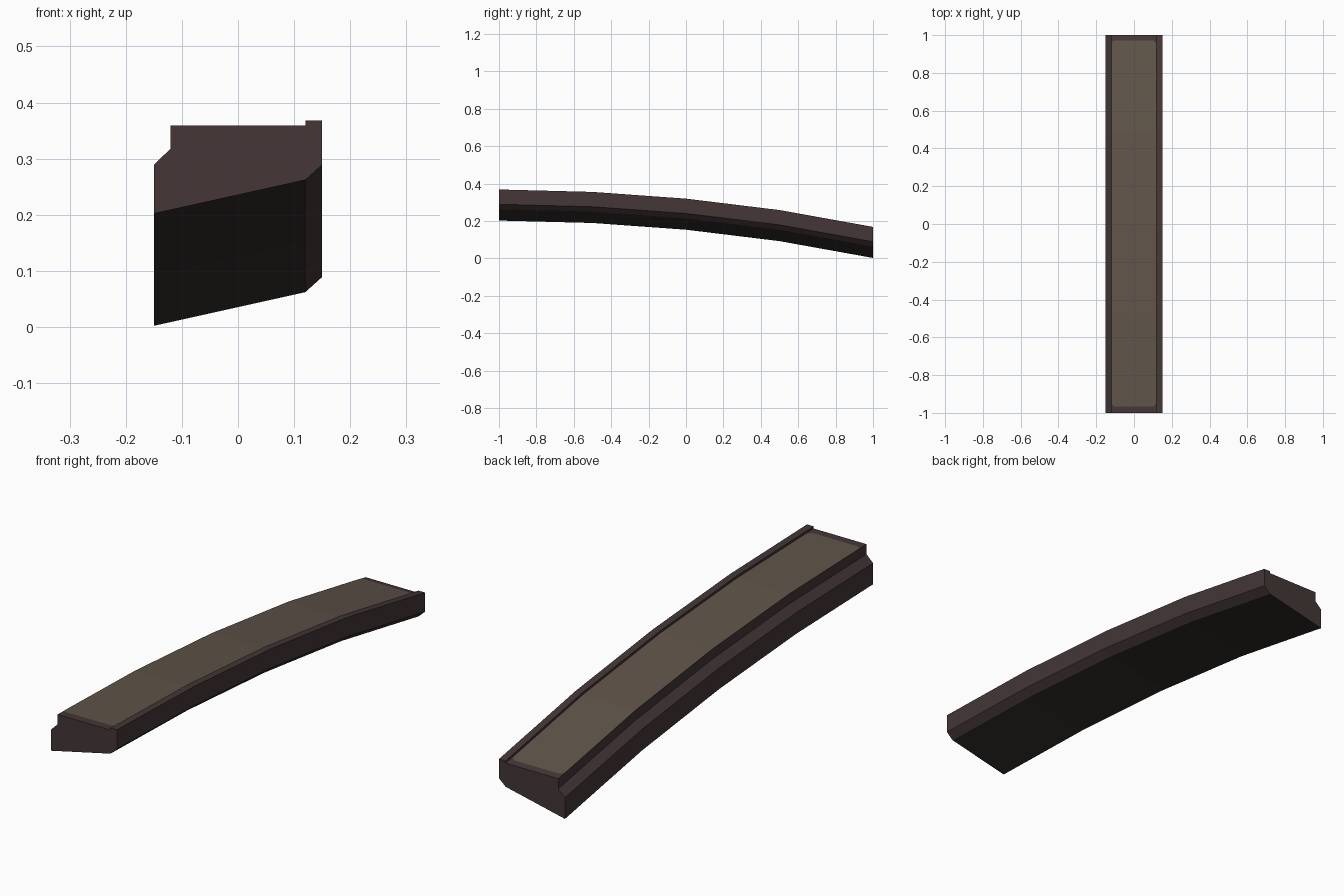
import bpy

if "Cube" in bpy.data.objects:
    bpy.data.objects.remove(bpy.data.objects["Cube"])


def material(name, rgb):
    m = bpy.data.materials.new(name)
    m.diffuse_color = (*rgb, 1)
    m.use_nodes = True
    m.node_tree.nodes["Principled BSDF"].inputs["Base Color"].default_value = m.diffuse_color
    return m


DARK = material("dark brown", (0.058, 0.037, 0.038))
TAN = material("worn tan", (0.115, 0.088, 0.066))
UNDER = material("underside brown", (0.036, 0.030, 0.026))

# Curve of the arch: height of the lowest profile corner along y
ARCH = [(-1, 0.202), (-0.5, 0.189), (0, 0.153), (0.5, 0.092), (1, 0.002)]


def drop(y):
    for (y0, z0), (y1, z1) in zip(ARCH, ARCH[1:]):
        if y <= y1:
            return z0 + (z1 - z0) * (y - y0) / (y1 - y0)


def make(name, verts, faces, mats):
    me = bpy.data.meshes.new(name)
    me.from_pydata(verts, [], faces)
    for m in mats:
        me.materials.append(m)
    ob = bpy.data.objects.new(name, me)
    bpy.context.collection.objects.link(ob)
    return ob


# Beam: interlocking cross-section swept along the arch
PROFILE = [(-0.15, 0), (0.12, 0.06), (0.15, 0.087), (0.15, 0.166), (0.12, 0.166),
           (0.12, 0.157), (-0.12, 0.157), (-0.12, 0.116), (-0.15, 0.087)]
n = len(PROFILE)
verts = [(x, y, z + h) for y, h in ARCH for x, z in PROFILE]
faces = [(s * n + i, s * n + (i + 1) % n, (s + 1) * n + (i + 1) % n, (s + 1) * n + i)
         for s in range(len(ARCH) - 1) for i in range(n)]
faces += [tuple(range(n)), tuple(reversed(range((len(ARCH) - 1) * n, len(ARCH) * n)))]
faces = [tuple(reversed(f)) if len(f) == 4 else f for f in faces]
beam = make("beam", verts, faces, [DARK, UNDER])
import bmesh
bm = bmesh.new()
bm.from_mesh(beam.data)
bmesh.ops.recalc_face_normals(bm, faces=bm.faces)
for f in bm.faces:                       # broad underside
    f.material_index = 1 if f.normal.z < -0.8 else 0
bm.to_mesh(beam.data)
bm.free()

# Top panel: thin painted inlay with clipped corners
ROWS = [(-0.965, 0.013), (-0.95, 0), (-0.5, 0), (0, 0), (0.5, 0), (0.957, 0), (0.972, 0.013)]
verts = []
for y, inset in ROWS:
    z = drop(y) + 0.158
    verts += [(-0.12 + inset, y, z), (0.116 - inset, y, z)]
faces = [(2 * i, 2 * i + 1, 2 * i + 3, 2 * i + 2) for i in range(len(ROWS) - 1)]
make("top_panel", verts, faces, [TAN])
